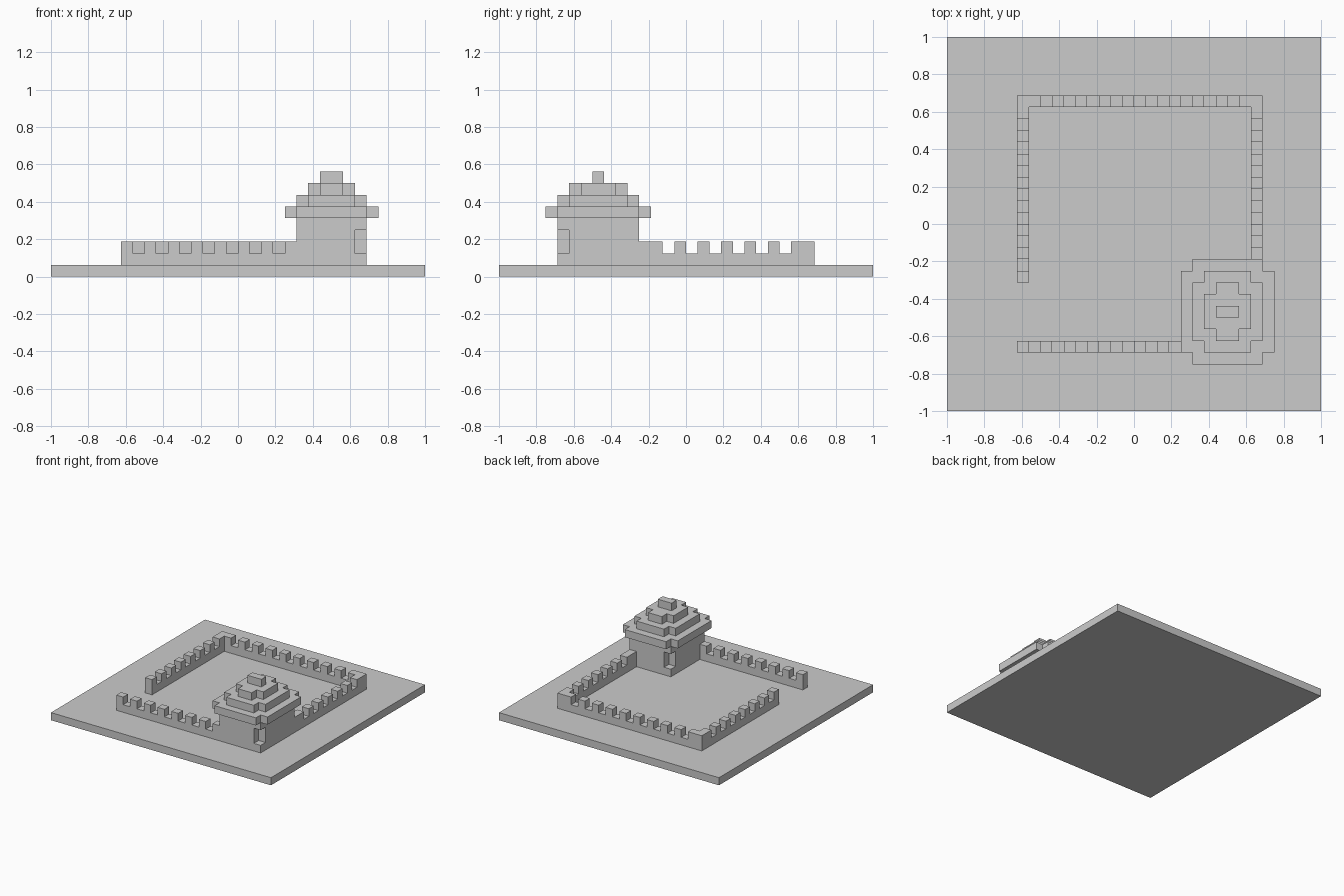
import bpy, bmesh
from mathutils import Vector

if "Cube" in bpy.data.objects:
    bpy.data.objects.remove(bpy.data.objects["Cube"])

U = 1 / 16  # one block; all sizes below are in blocks


def prism(name, points, direction):
    """Extrude a closed outline (in blocks) along a direction."""
    bm = bmesh.new()
    face = bm.faces.new([bm.verts.new(Vector(p) * U) for p in points])
    ext = bmesh.ops.extrude_face_region(bm, geom=[face])
    verts = [g for g in ext["geom"] if isinstance(g, bmesh.types.BMVert)]
    bmesh.ops.translate(bm, verts=verts, vec=Vector(direction) * U)
    bmesh.ops.recalc_face_normals(bm, faces=bm.faces)
    mesh = bpy.data.meshes.new(name)
    bm.to_mesh(mesh)
    bm.free()
    obj = bpy.data.objects.new(name, mesh)
    bpy.context.collection.objects.link(obj)
    return obj


def box(name, x0, x1, y0, y1, z0, z1):
    outline = [(x0, y0, z0), (x1, y0, z0), (x1, y1, z0), (x0, y1, z0)]
    return prism(name, outline, (0, 0, z1 - z0))


def stepped_slab(name, x0, x1, y0, y1, z):
    """One-block-high roof tier with one block missing at each corner."""
    a, b, c, d = x0 + 1, x1 - 1, y0 + 1, y1 - 1
    pts = [(a, y0), (b, y0), (b, c), (x1, c), (x1, d), (b, d),
           (b, y1), (a, y1), (a, d), (x0, d), (x0, c), (a, c)]
    return prism(name, [(x, y, z) for x, y in pts], (0, 0, 1))


def wall(name, start, end, first_notch, last_notch, offset, along_x):
    """Battlement wall: crenellated profile extruded by one block."""
    prof = [(start, 1), (start, 3)]
    for n in range(first_notch, last_notch + 1, 2):
        prof += [(n, 3), (n, 2), (n + 1, 2), (n + 1, 3)]
    prof += [(end, 3), (end, 1)]
    if along_x:
        return prism(name, [(s, offset, z) for s, z in prof], (0, 1, 0))
    return prism(name, [(offset, s, z) for s, z in prof], (1, 0, 0))


# Ground slab
box("base_plate", -16, 16, -16, 16, 0, 1)

# Courtyard walls, with an entrance gap at the front of the left side
wall("front_wall", -10, 5, -9, 3, -11, True)
wall("back_wall", -10, 11, -8, 8, 10, True)
wall("left_wall", -5, 10, -4, 8, -10, False)
wall("right_wall", -4, 10, -2, 8, 10, False)

# Tower with a window niche in two opposite corners
tower = box("tower", 5, 11, -11, -4, 1, 5)
for name, x, y in (("front_niche_cutter", 10, -12), ("back_niche_cutter", 4, -5)):
    cutter = box(name, x, x + 2, y, y + 2, 2, 4)
    cutter.hide_render = True
    cutter.hide_viewport = True
    cutter.display_type = 'WIRE'
    cut = tower.modifiers.new(name, 'BOOLEAN')
    cut.operation = 'DIFFERENCE'
    cut.solver = 'EXACT'
    cut.object = cutter

# Tiered roof and cap
for i, z in enumerate((5, 6, 7)):
    stepped_slab(f"roof_tier_{i + 1}", 4 + i, 12 - i, -12 + i, -3 - i, z)
box("roof_cap", 7, 9, -8, -7, 8, 9)
